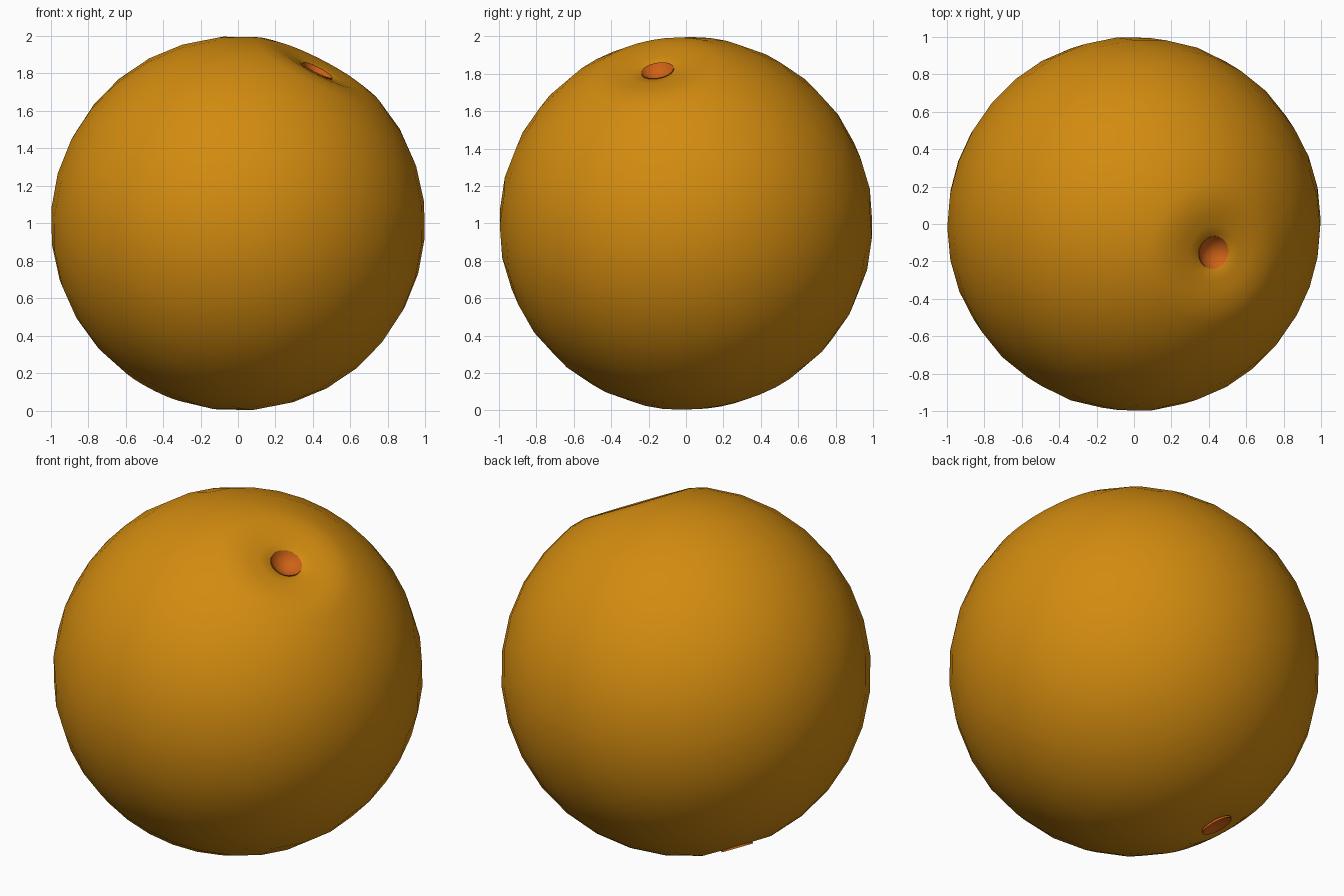
import bpy, bmesh
from math import sin, cos, pi, radians
from mathutils import Vector

if "Cube" in bpy.data.objects:
    bpy.data.objects.remove(bpy.data.objects["Cube"])

AXIS = Vector((0.455, -0.163, 0.875)).normalized()
CENTER = Vector((0, 0, 1))


def material(name, color):
    m = bpy.data.materials.new(name)
    m.diffuse_color = (*color, 1)
    m.use_nodes = True
    m.node_tree.nodes["Principled BSDF"].inputs["Base Color"].default_value = m.diffuse_color
    return m


def lathe(name, profile, segments, mat, sharp=40):
    """Revolve (radius, height) points about the tilted fruit axis."""
    bm = bmesh.new()
    rings = []
    for r, z in profile:
        if r == 0:
            rings.append([bm.verts.new((0, 0, z))] * segments)
        else:
            rings.append([bm.verts.new((r * cos(2 * pi * i / segments),
                                        r * sin(2 * pi * i / segments), z))
                          for i in range(segments)])
    for a, b in zip(rings, rings[1:]):
        for i in range(segments):
            j = (i + 1) % segments
            bm.faces.new(list(dict.fromkeys((a[i], a[j], b[j], b[i]))))
    bmesh.ops.recalc_face_normals(bm, faces=bm.faces)
    mesh = bpy.data.meshes.new(name)
    bm.to_mesh(mesh)
    bm.free()
    ob = bpy.data.objects.new(name, mesh)
    bpy.context.collection.objects.link(ob)
    ob.location = CENTER
    ob.rotation_mode = 'QUATERNION'
    ob.rotation_quaternion = AXIS.to_track_quat('Z', 'Y')
    mesh.materials.append(mat)
    bpy.ops.object.select_all(action='DESELECT')
    ob.select_set(True)
    bpy.context.view_layer.objects.active = ob
    bpy.ops.object.shade_smooth_by_angle(angle=radians(sharp))
    return ob


peel = material("peel", (0.65, 0.26, 0.005))
button = material("button", (0.62, 0.12, 0.008))

# Fruit body: sphere rings, flattened base and shallow dimple at the stem
body = [(0, 0.968), (0.0, -0.97)]
body = [(0, -0.97), (0.09, -0.975)]
body += [(sin(k * pi / 16), -cos(k * pi / 16)) for k in range(1, 15)]
body += [(0.30, 0.945), (0.22, 0.947), (0.15, 0.938), (0.09, 0.93), (0, 0.85)]
lathe("fruit_body", body, 32, peel)

# Recessed cups at the stem end and the base
cup = [(0.088, -0.03), (0.088, 0.0), (0.075, -0.018), (0.05, -0.036), (0.025, -0.046), (0, -0.05)]
lathe("stem_cup", [(r, 0.935 + z) for r, z in cup], 24, button)
lathe("base_cup", [(r, -0.992 - z * 0.4) for r, z in cup], 24, button)
